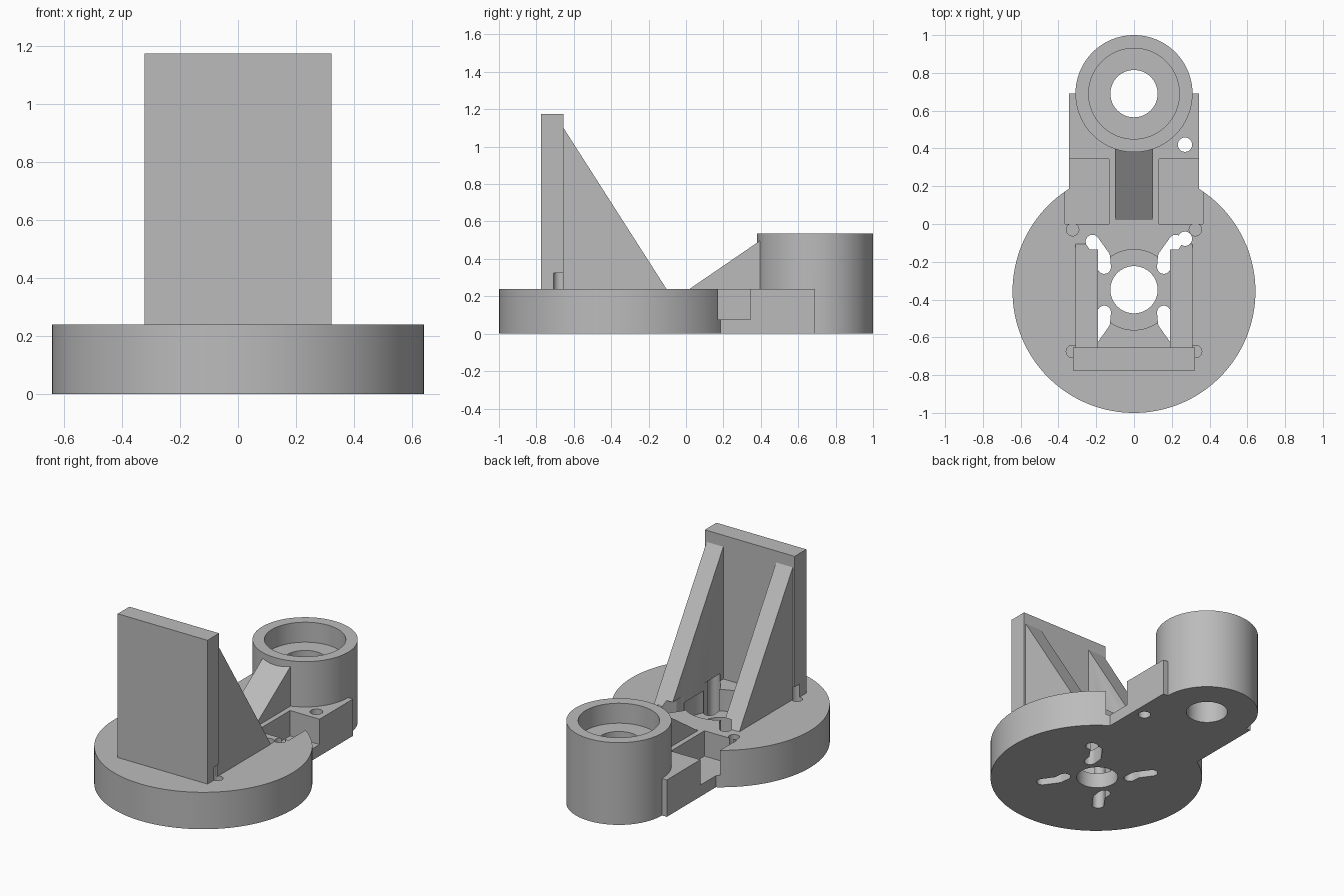
import bpy, bmesh, math

if "Cube" in bpy.data.objects:
    bpy.data.objects.remove(bpy.data.objects["Cube"], do_unlink=True)

grey = bpy.data.materials.new("plain_grey")
grey.use_nodes = True
grey.diffuse_color = (0.5, 0.5, 0.5, 1)
grey.node_tree.nodes["Principled BSDF"].inputs["Base Color"].default_value = (0.5, 0.5, 0.5, 1)

TOP = 0.24            # top of the base
HUB = (0, -0.348)     # shaft hole in the disc
BOSS = (0, 0.69)      # bearing boss


def extrude(name, points, offset):
    """Prism made by sweeping a closed outline along an offset."""
    bm = bmesh.new()
    face = bm.faces.new([bm.verts.new(p) for p in points])
    new = bmesh.ops.extrude_face_region(bm, geom=[face])["geom"]
    bmesh.ops.translate(bm, vec=offset, verts=[v for v in new if isinstance(v, bmesh.types.BMVert)])
    bmesh.ops.recalc_face_normals(bm, faces=bm.faces)
    mesh = bpy.data.meshes.new(name)
    bm.to_mesh(mesh)
    bm.free()
    mesh.materials.append(grey)
    ob = bpy.data.objects.new(name, mesh)
    bpy.context.collection.objects.link(ob)
    return ob


def arc(center, r, start, sweep, n):
    return [(center[0] + r * math.cos(start + sweep * i / n),
             center[1] + r * math.sin(start + sweep * i / n)) for i in range(n + 1)]


def upright(name, outline, z0, z1):
    return extrude(name, [(x, y, z0) for x, y in outline], (0, 0, z1 - z0))


def cylinder(name, center, r, z0, z1, n=96):
    return upright(name, arc(center, r, 0, math.tau, n)[:-1], z0, z1)


def box(name, x0, x1, y0, y1, z0, z1):
    return upright(name, [(x0, y0), (x1, y0), (x1, y1), (x0, y1)], z0, z1)


def capsule(name, a, b, r, z0, z1):
    turn = math.atan2(b[1] - a[1], b[0] - a[0])
    outline = arc(b, r, turn - math.pi / 2, math.pi, 12) + arc(a, r, turn + math.pi / 2, math.pi, 12)
    return upright(name, outline, z0, z1)


def combine(ob, tool, operation="DIFFERENCE", keep=False):
    mod = ob.modifiers.new("combine", "BOOLEAN")
    mod.operation, mod.solver, mod.object = operation, "EXACT", tool
    bpy.context.view_layer.objects.active = ob
    bpy.ops.object.modifier_apply(modifier=mod.name)
    if not keep:
        bpy.data.objects.remove(tool, do_unlink=True)


# Base: disc, arm and boss in one body
base = cylinder("mounting_base", (0, -0.357), 0.643, 0, TOP, 128)
combine(base, box("arm", -0.345, 0.345, -0.1, BOSS[1], 0, TOP), "UNION")
combine(base, cylinder("boss", BOSS, 0.31, 0, 0.535), "UNION")

# Upright plate, side ribs and boss gusset
plate = box("upright_plate", -0.323, 0.323, -0.775, -0.655, TOP, 1.175)
ribs = [extrude(name, [(x, -0.655, TOP), (x, -0.655, 1.1), (x, -0.105, TOP)], (0.12, 0, 0))
        for name, x in (("left_rib", 0.19), ("right_rib", -0.31))]
gusset = extrude("boss_gusset", [(-0.1, 0.02, TOP), (-0.1, 0.4, TOP), (-0.1, 0.4, 0.5)], (0.2, 0, 0))

# Bearing seat and shaft holes
combine(base, cylinder("seat", BOSS, 0.24, 0.405, 0.6))
combine(base, cylinder("shaft", BOSS, 0.125, -0.1, 0.6))
combine(base, cylinder("hub_recess", HUB, 0.213, 0.1, 0.3))
combine(base, cylinder("hub_hole", HUB, 0.125, -0.1, 0.3))

# Side pockets with round corner reliefs, also under the plate corners
for s in (-1, 1):
    x0, x1 = sorted((s * 0.133, s * 0.365))
    combine(base, box("pocket", x0, x1, 0, 0.345, 0.075, 0.4))
    combine(base, cylinder("relief", (s * 0.325, -0.03), 0.033, 0.075, 0.325, 24))
    corner = cylinder("corner", (s * 0.326, -0.675), 0.033, 0.075, 0.325, 24)
    combine(plate, corner, keep=True)
    combine(base, corner)

# Four stepped slots, reaching up into the ribs
steps = [(0.158, 0.12), (0.163, 0.175), (0.22, 0.255)]
for sx in (-1, 1):
    rib = ribs[0] if sx > 0 else ribs[1]
    for sy in (-1, 1):
        path = [(sx * x, HUB[1] + sy * y) for x, y in steps]
        for a, b in zip(path, path[1:]):
            slot = capsule("slot", a, b, 0.036, -0.1, 0.287)
            combine(rib, slot, keep=True)
            combine(base, slot)

# Pair of small through holes on one side
for y in (-0.078, 0.42):
    hole = cylinder("pin_hole", (0.27, y), 0.038, -0.1, 0.287, 32)
    combine(ribs[0], hole, keep=True)
    combine(base, hole)

# Smooth round walls, sharp edges
bpy.ops.object.select_all(action="DESELECT")
for ob in [base, plate, gusset] + ribs:
    ob.select_set(True)
bpy.context.view_layer.objects.active = base
bpy.ops.object.shade_smooth_by_angle(angle=math.radians(30))
